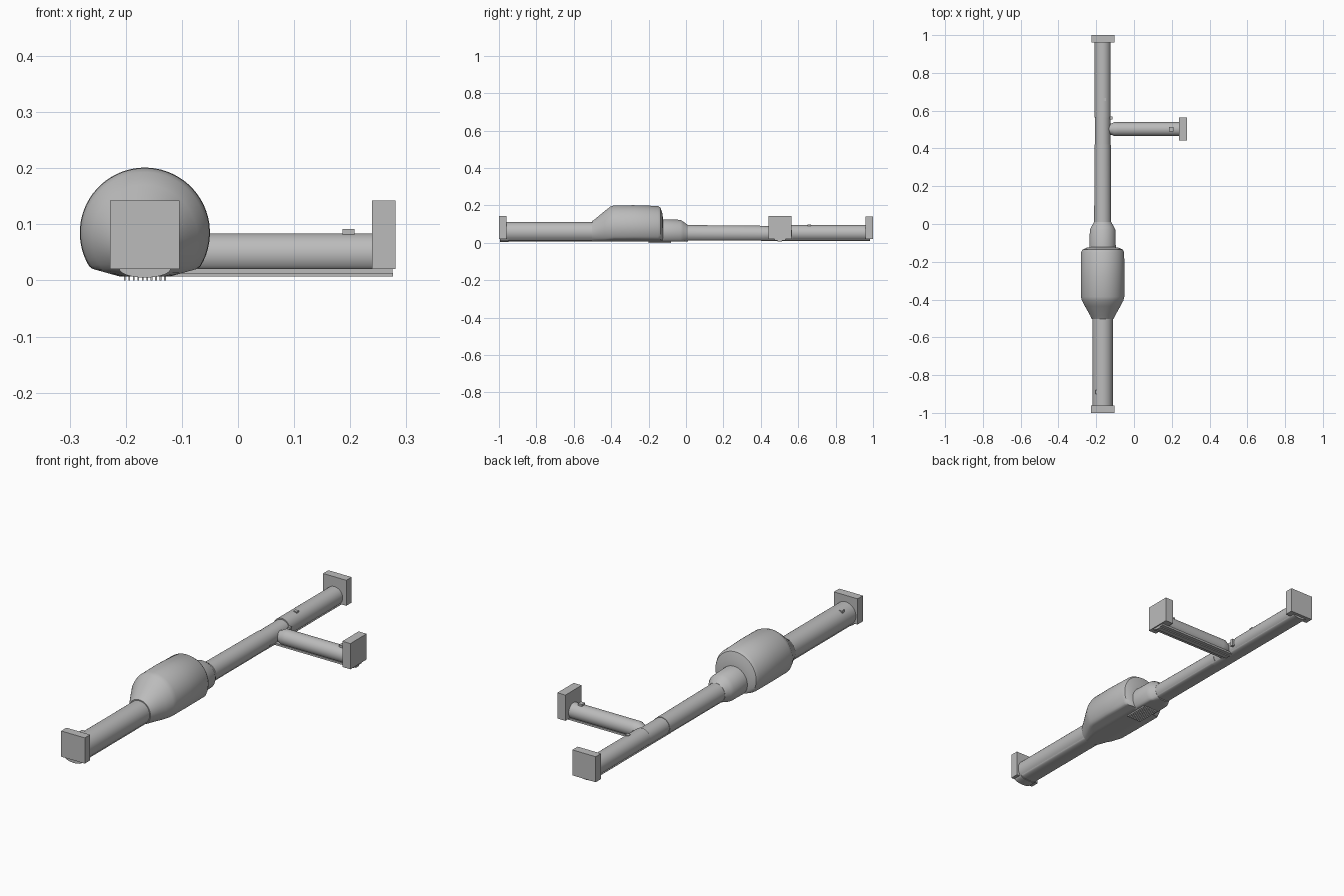
import bpy, bmesh, math

if "Cube" in bpy.data.objects:
    bpy.data.objects.remove(bpy.data.objects["Cube"])

X0 = -0.166   # centre line of the long passage
YB = 0.502    # centre line of the side passage

mat = bpy.data.materials.new("stone_grey")
mat.diffuse_color = (0.5, 0.5, 0.5, 1)
mat.use_nodes = True
mat.node_tree.nodes["Principled BSDF"].inputs["Base Color"].default_value = mat.diffuse_color


def finish(name, bm):
    bmesh.ops.recalc_face_normals(bm, faces=bm.faces[:])
    me = bpy.data.meshes.new(name)
    bm.to_mesh(me)
    bm.free()
    me.materials.append(mat)
    ob = bpy.data.objects.new(name, me)
    bpy.context.collection.objects.link(ob)
    bpy.context.view_layer.objects.active = ob
    ob.select_set(True)
    bpy.ops.object.shade_smooth_by_angle(angle=math.radians(35))
    ob.select_set(False)
    return ob


def box(name, x0, x1, y0, y1, z0, z1):
    bm = bmesh.new()
    bmesh.ops.create_cube(bm, size=1)
    for v in bm.verts:
        v.co = ((x0 + x1) / 2 + v.co.x * (x1 - x0),
                (y0 + y1) / 2 + v.co.y * (y1 - y0),
                (z0 + z1) / 2 + v.co.z * (z1 - z0))
    return finish(name, bm)


def tube(name, rings, floor, axis="y", n=48):
    """Loft rings (position, radius, centre height), flattened underneath by floor(offset)."""
    bm = bmesh.new()
    loops = []
    for p, r, zc in rings:
        loop = []
        for i in range(n):
            a = 2 * math.pi * (i + 0.5) / n
            d = r * math.cos(a)
            z = max(zc + r * math.sin(a), floor(d))
            loop.append(bm.verts.new((X0 + d, p, z) if axis == "y" else (p, YB + d, z)))
        loops.append(loop)
    for a, b in zip(loops, loops[1:]):
        for i in range(n):
            j = (i + 1) % n
            bm.faces.new((a[i], a[j], b[j], b[i]))
    bm.faces.new(loops[0])
    bm.faces.new(loops[-1])
    return finish(name, bm)


def trough(name, y0, y1, half, top, depth, n=14):
    """Shallow rounded floor bed along y."""
    bm = bmesh.new()
    ends = []
    for y in (y0, y1):
        ends.append([bm.verts.new((X0 - half * math.cos(math.pi * i / n), y,
                                   top - depth * math.sin(math.pi * i / n)))
                     for i in range(n + 1)])
    a, b = ends
    for i in range(n + 1):
        j = (i + 1) % (n + 1)
        bm.faces.new((a[i], a[j], b[j], b[i]))
    bm.faces.new(a)
    bm.faces.new(b)
    return finish(name, bm)


flat = lambda d: 0.02
hall_floor = lambda d: 0.007 + max(0, abs(d) - 0.045) * 0.28

# passages
tube("front_passage", [(-0.965, 0.054, 0.057), (-0.49, 0.054, 0.057)], flat)
tube("middle_passage", [(0.0, 0.045, 0.05), (0.42, 0.043, 0.048)], flat)
tube("junction", [(0.41, 0.041, 0.048), (0.57, 0.041, 0.048)], flat)
tube("back_passage", [(0.565, 0.043, 0.052), (0.97, 0.043, 0.052)], flat)
tube("side_passage", [(-0.15, 0.022, 0.045), (-0.128, 0.026, 0.045), (-0.105, 0.037, 0.047),
                      (-0.085, 0.037, 0.047), (0.245, 0.037, 0.047)], flat, "x")

# big hall with its neck
tube("hall", [(-0.502, 0.058, 0.058), (-0.485, 0.066, 0.062), (-0.435, 0.094, 0.076),
              (-0.405, 0.11, 0.083), (-0.385, 0.115, 0.085), (-0.28, 0.116, 0.085),
              (-0.15, 0.114, 0.083), (-0.136, 0.107, 0.081), (-0.126, 0.086, 0.07),
              (-0.122, 0.06, 0.06)], hall_floor, n=64)
tube("hall_neck", [(-0.135, 0.07, 0.056), (-0.03, 0.068, 0.055),
                   (-0.015, 0.06, 0.053), (0.01, 0.046, 0.05)], hall_floor)

# floor beds
trough("front_floor", -0.99, -0.48, 0.043, 0.021, 0.013)
trough("middle_floor", -0.01, 0.43, 0.036, 0.021, 0.009)
trough("back_floor", 0.4, 0.985, 0.036, 0.021, 0.011)
trough("front_door_sill", -0.995, -0.95, 0.046, 0.021, 0.016)
box("side_floor", -0.14, 0.275, YB - 0.03, YB + 0.03, 0.012, 0.021)
box("side_floor_rail", -0.14, 0.276, YB - 0.012, YB + 0.012, 0.007, 0.013)

# grating ribs under the hall
for i in range(10):
    x = X0 - 0.036 + i * 0.008
    box("grating_rib", x - 0.0015, x + 0.0015, -0.2, -0.08, 0, 0.01)

# end blocks
box("front_block", -0.228, -0.104, -1.0, -0.96, 0.02, 0.142)
box("back_block", -0.226, -0.104, 0.96, 1.0, 0.02, 0.141)
box("side_block", 0.239, 0.281, 0.441, 0.563, 0.02, 0.142)

# small fittings
box("side_fitting", 0.186, 0.208, 0.49, 0.513, 0.07, 0.092)
box("front_fitting", -0.203, -0.185, -0.9, -0.88, 0.085, 0.108)
box("back_fitting", -0.165, -0.147, 0.65, 0.667, 0.08, 0.098)
box("wall_fitting", -0.128, -0.113, 0.553, 0.568, 0.035, 0.068)
